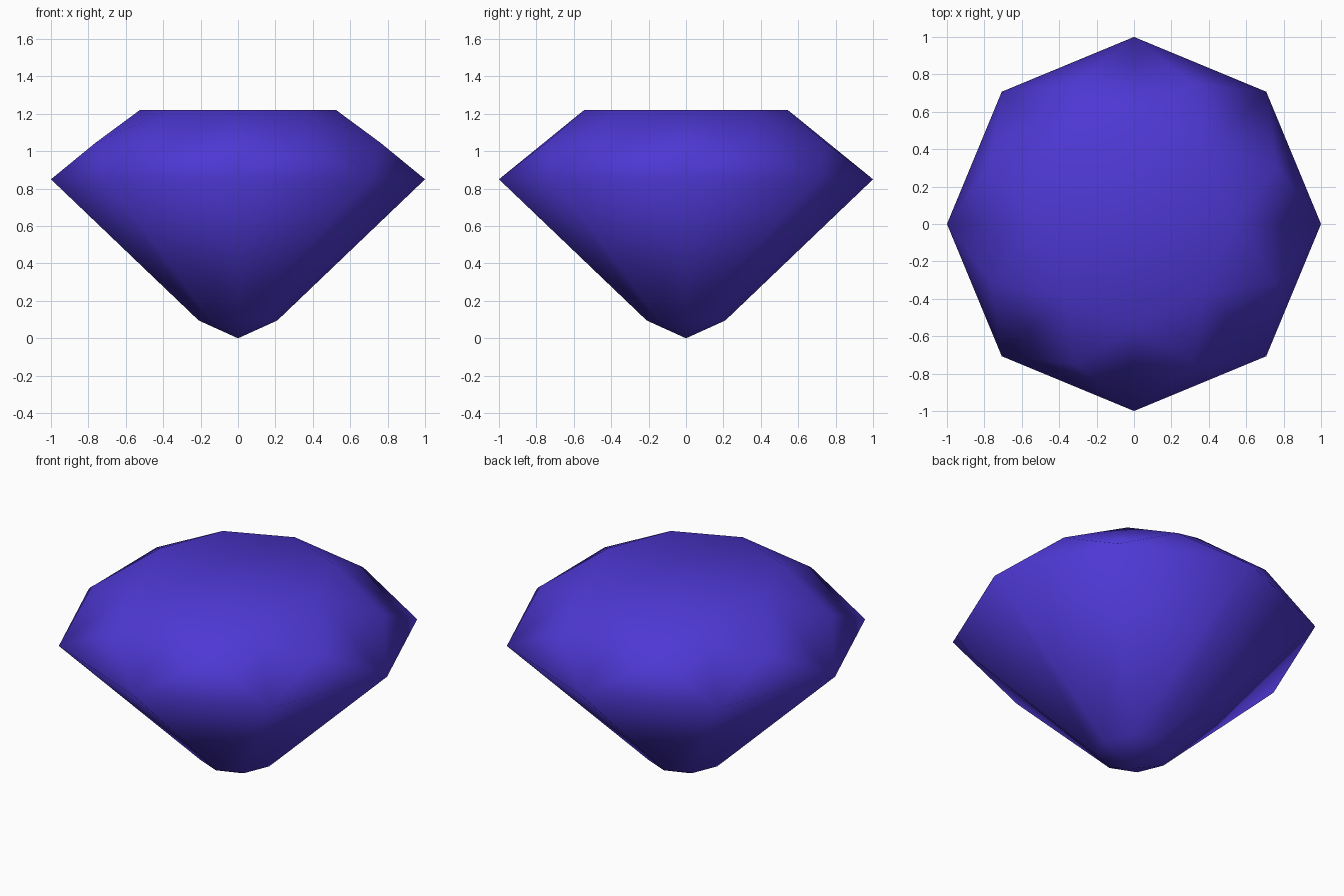
import bpy, bmesh
from math import cos, sin, pi

if "Cube" in bpy.data.objects:
    bpy.data.objects.remove(bpy.data.objects["Cube"])

SIDES = 8


def ring(bm, rx, ry, z, turn=0.0):
    """Ring of vertices, turned by a fraction of one side."""
    step = 2 * pi / SIDES
    return [bm.verts.new((rx * cos((i + turn) * step), ry * sin((i + turn) * step), z))
            for i in range(SIDES)]


bm = bmesh.new()
tip = bm.verts.new((0, 0, 0))
low = ring(bm, 0.21, 0.21, 0.095)          # ring just above the tip
girdle = ring(bm, 1.0, 1.0, 0.85)          # widest edge
crown = ring(bm, 0.825, 0.81, 1.045, 0.5)  # half-turned crown points
table = ring(bm, 0.525, 0.545, 1.22)       # corners of the flat top

bm.faces.new(table)
for i in range(SIDES):
    j = (i + 1) % SIDES
    bm.faces.new((tip, low[j], low[i]))                            # tip facet
    bm.faces.new((low[i], low[j], girdle[j], girdle[i]))           # long lower facet
    bm.faces.new((girdle[i], girdle[j], crown[i]))                 # girdle facet
    bm.faces.new((table[i], crown[i - 1], girdle[i], crown[i]))    # kite facet
    bm.faces.new((table[i], crown[i], table[j]))                   # star facet

bmesh.ops.recalc_face_normals(bm, faces=bm.faces)
for f in bm.faces:
    f.smooth = True

mesh = bpy.data.meshes.new("gemstone")
bm.to_mesh(mesh)
bm.free()

# Single gem colour
blue = bpy.data.materials.new("violet blue")
blue.diffuse_color = (0.075, 0.039, 0.65, 1)
blue.use_nodes = True
blue.node_tree.nodes["Principled BSDF"].inputs["Base Color"].default_value = blue.diffuse_color
mesh.materials.append(blue)

gem = bpy.data.objects.new("gemstone", mesh)
bpy.context.collection.objects.link(gem)
